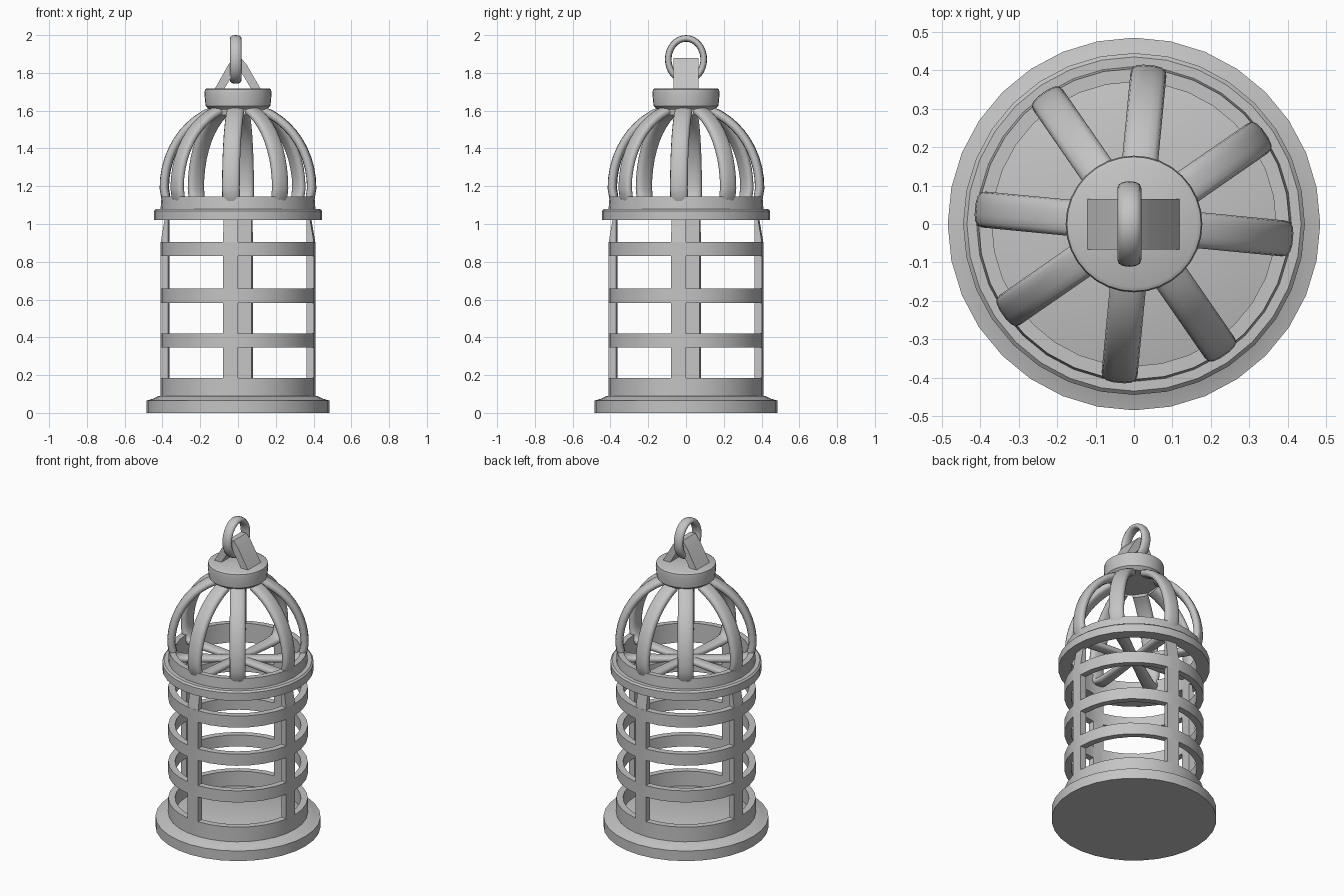
import bpy, bmesh, math
from mathutils import Vector

if "Cube" in bpy.data.objects:
    bpy.data.objects.remove(bpy.data.objects["Cube"])

TAU = 2 * math.pi
SEG = 32
grey = bpy.data.materials.new("plain_grey")
grey.diffuse_color = (0.55, 0.55, 0.55, 1)
grey.use_nodes = True
grey.node_tree.nodes["Principled BSDF"].inputs["Base Color"].default_value = grey.diffuse_color


def finish(name, bm, smooth=35):
    """Turn a bmesh into a named, shaded object."""
    bmesh.ops.recalc_face_normals(bm, faces=bm.faces)
    me = bpy.data.meshes.new(name)
    bm.to_mesh(me)
    bm.free()
    me.materials.append(grey)
    ob = bpy.data.objects.new(name, me)
    bpy.context.collection.objects.link(ob)
    bpy.ops.object.select_all(action='DESELECT')
    ob.select_set(True)
    bpy.context.view_layer.objects.active = ob
    bpy.ops.object.shade_smooth_by_angle(angle=math.radians(smooth))
    return ob


def lathe(name, profile, ring=False, seg=SEG):
    """Spin an (r, z) profile; a ring closes on itself, a solid gets caps."""
    bm = bmesh.new()
    rows = [[bm.verts.new((r * math.cos(TAU * i / seg), r * math.sin(TAU * i / seg), z))
             for i in range(seg)] for r, z in profile]
    for j in range(len(rows) if ring else len(rows) - 1):
        a, b = rows[j], rows[(j + 1) % len(rows)]
        for i in range(seg):
            k = (i + 1) % seg
            bm.faces.new((a[i], a[k], b[k], b[i]))
    if not ring:
        bm.faces.new(rows[0])
        bm.faces.new(rows[-1])
    return finish(name, bm)


def sweep(name, frames, closed=False, n=14, power=0.75):
    """Loft rounded sections; each frame is (centre, side vector, up vector)."""
    bm = bmesh.new()
    rows = []
    for c, u, v in frames:
        row = []
        for i in range(n):
            ca, sa = math.cos(TAU * i / n), math.sin(TAU * i / n)
            row.append(bm.verts.new(c + u * math.copysign(abs(ca) ** power, ca)
                                    + v * math.copysign(abs(sa) ** power, sa)))
        rows.append(row)
    for j in range(len(rows) if closed else len(rows) - 1):
        a, b = rows[j], rows[(j + 1) % len(rows)]
        for i in range(n):
            k = (i + 1) % n
            bm.faces.new((a[i], a[k], b[k], b[i]))
    if not closed:
        bm.faces.new(rows[0])
        bm.faces.new(rows[-1])
    return finish(name, bm, 50)


# Base plate with stepped rim, and the low wall standing on it
lathe("base", [(0.485, 0), (0.485, 0.065), (0.45, 0.075), (0.42, 0.09)])
RI, RO = 0.37, 0.41


def band(name, z0, z1):
    lathe(name, [(RI, z0), (RO, z0), (RO, z1), (RI, z1)], ring=True)


band("base_wall", 0.08, 0.185)
for i, z in enumerate((0.345, 0.583, 0.83)):
    band(f"hoop_{i + 1}", z, z + 0.075)

# Upper collar: flange and upstanding band
lathe("collar", [(RI, 1.02), (0.445, 1.02), (0.445, 1.07), (0.435, 1.08),
                 (RO, 1.08), (0.405, 1.145), (RI, 1.145)], ring=True)

# Four posts, each one wall segment wide, leaning in at the top
for k in range(4):
    a1 = -math.pi / 2 + k * math.pi / 2
    a0 = a1 - TAU / SEG
    bm = bmesh.new()
    rows = []
    for z, ro in ((0.15, RO), (0.9, RO), (1.04, 0.386)):
        rows.append([bm.verts.new((r * math.cos(a), r * math.sin(a), z))
                     for r, a in ((RI, a0), (ro, a0), (ro, a1), (RI, a1))])
    for a, b in zip(rows, rows[1:]):
        for i in range(4):
            j = (i + 1) % 4
            bm.faces.new((a[i], a[j], b[j], b[i]))
    bm.faces.new(rows[0])
    bm.faces.new(rows[-1])
    finish(f"post_{k + 1}", bm, 5)

# Eight dome ribs, each continuing into a floor spoke that meets at the centre
path = [(0.0, 1.09), (0.15, 1.09), (0.3, 1.09), (0.355, 1.097), (0.382, 1.125)]
path += [(0.392 * math.cos(t), 1.19 + 0.435 * math.sin(t))
         for t in (math.radians(d) for d in range(0, 76, 7))]
for k in range(8):
    ang = math.radians((-5.5 if k % 2 == 0 else 34.7) + 90 * (k // 2))
    out = Vector((math.cos(ang), math.sin(ang), 0))
    side = Vector((-math.sin(ang), math.cos(ang), 0))
    frames = []
    for i, (r, z) in enumerate(path):
        p, q = path[max(i - 1, 0)], path[min(i + 1, len(path) - 1)]
        t = Vector((q[0] - p[0], q[1] - p[1])).normalized()
        w = 0.03 + 0.017 * min(i / 4, 1)
        h = 0.018 + 0.006 * min(i / 4, 1)
        frames.append((out * r + Vector((0, 0, z)), side * w,
                       (out * t.y - Vector((0, 0, t.x))) * h))
    sweep(f"dome_rib_{k + 1}", frames)

# Cap that gathers the ribs
lathe("cap", [(0.15, 1.605), (0.172, 1.625), (0.178, 1.69), (0.175, 1.712), (0.165, 1.718)])

# Inverted V strap on the cap
outer = [(-0.125, 1.712), (-0.05, 1.845), (-0.02, 1.88), (0.015, 1.88), (0.045, 1.845), (0.122, 1.712)]
inner = [(-0.075, 1.712), (-0.03, 1.785), (-0.012, 1.805), (0.008, 1.805), (0.028, 1.785), (0.072, 1.712)]
bm = bmesh.new()
rows = []
for (xo, zo), (xi, zi) in zip(outer, inner):
    rows.append([bm.verts.new(c) for c in ((xo, -0.067, zo), (xo, 0.065, zo),
                                           (xi, 0.065, zi), (xi, -0.067, zi))])
for a, b in zip(rows, rows[1:]):
    for i in range(4):
        j = (i + 1) % 4
        bm.faces.new((a[i], a[j], b[j], b[i]))
bm.faces.new(rows[0])
bm.faces.new(rows[-1])
strap = finish("hanger_strap", bm)

# Hanging ring, slightly taller than wide, threaded through the strap
frames = []
for i in range(32):
    t = TAU * i / 32
    d = Vector((0, math.cos(t), math.sin(t)))
    c = Vector((-0.012, 0.094 * math.cos(t), 1.8715 + 0.111 * math.sin(t)))
    frames.append((c, Vector((0.031, 0, 0)), d * 0.0175))
sweep("hanging_ring", frames, closed=True, n=12, power=0.9)
